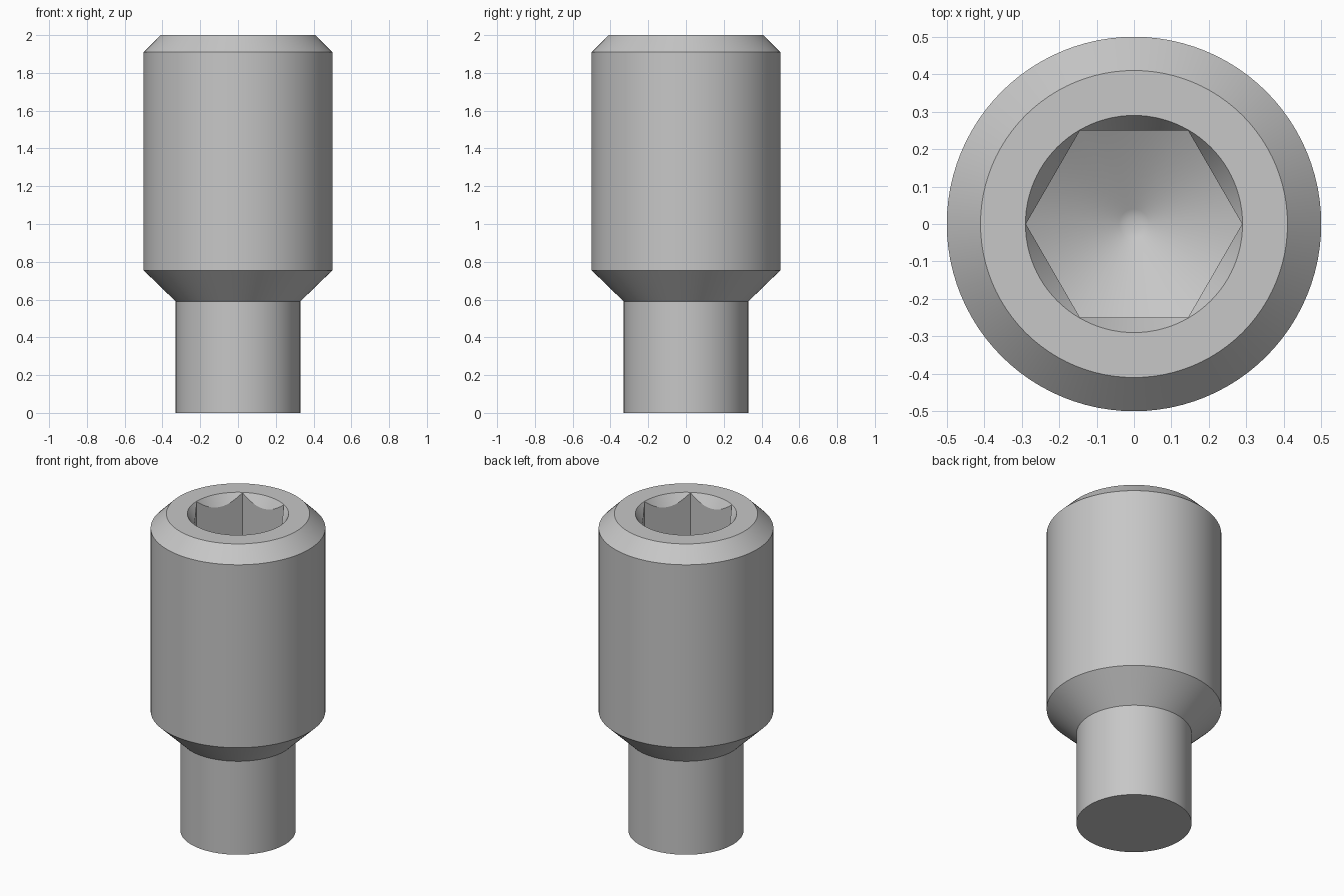
import bpy, bmesh, math

SEGMENTS = 96
APOTHEM = 0.25                                    # half the socket width across flats
CORNER = APOTHEM / math.cos(math.pi / 6)

cube = bpy.data.objects.get("Cube")
if cube:
    bpy.data.objects.remove(cube, do_unlink=True)

steel = bpy.data.materials.new("grey steel")
steel.use_nodes = True
colour = (0.57, 0.57, 0.57, 1)
steel.diffuse_color = colour
steel.node_tree.nodes["Principled BSDF"].inputs["Base Color"].default_value = colour


def hex_radius(angle):
    """Distance from the axis to the hexagonal socket wall."""
    return APOTHEM / math.cos(angle % (math.pi / 3) - math.pi / 6)


def circle(radius, z):
    return lambda angle: (radius, z)


def socket_edge(z, slope):
    """Where a cone through the hexagon's corners meets its flats."""
    return lambda angle: (hex_radius(angle), z - (CORNER - hex_radius(angle)) * slope)


# Rings from the underside, up the outside and down into the socket
rings = [
    circle(0.33, 0), circle(0.33, 0.59),          # dog point
    circle(0.5, 0.755), circle(0.5, 1.91),        # shoulder and shank
    circle(0.41, 2), circle(0.29, 2),             # top chamfer and flat rim
    socket_edge(1.998, 1.6),                      # countersunk socket mouth
    socket_edge(1.42, 0.577),                     # hexagonal walls
    circle(0.04, 1.276), circle(0.02, 1.269),     # conical floor and blunt tip
]

bm = bmesh.new()
loops = []
for ring in rings:
    loop = []
    for i in range(SEGMENTS):
        angle = math.tau * i / SEGMENTS
        radius, z = ring(angle)
        loop.append(bm.verts.new((radius * math.cos(angle), radius * math.sin(angle), z)))
    loops.append(loop)

for low, high in zip(loops, loops[1:]):
    for i in range(SEGMENTS):
        j = (i + 1) % SEGMENTS
        bm.faces.new((low[i], low[j], high[j], high[i]))
bm.faces.new(loops[0][::-1])
bm.faces.new(loops[-1])
bmesh.ops.recalc_face_normals(bm, faces=bm.faces)

mesh = bpy.data.meshes.new("set_screw")
bm.to_mesh(mesh)
bm.free()
mesh.materials.append(steel)
screw = bpy.data.objects.new("set_screw", mesh)
bpy.context.collection.objects.link(screw)

# Smooth round walls with crisp edges
bpy.ops.object.select_all(action="DESELECT")
screw.select_set(True)
bpy.context.view_layer.objects.active = screw
bpy.ops.object.shade_smooth_by_angle(angle=math.radians(25))
